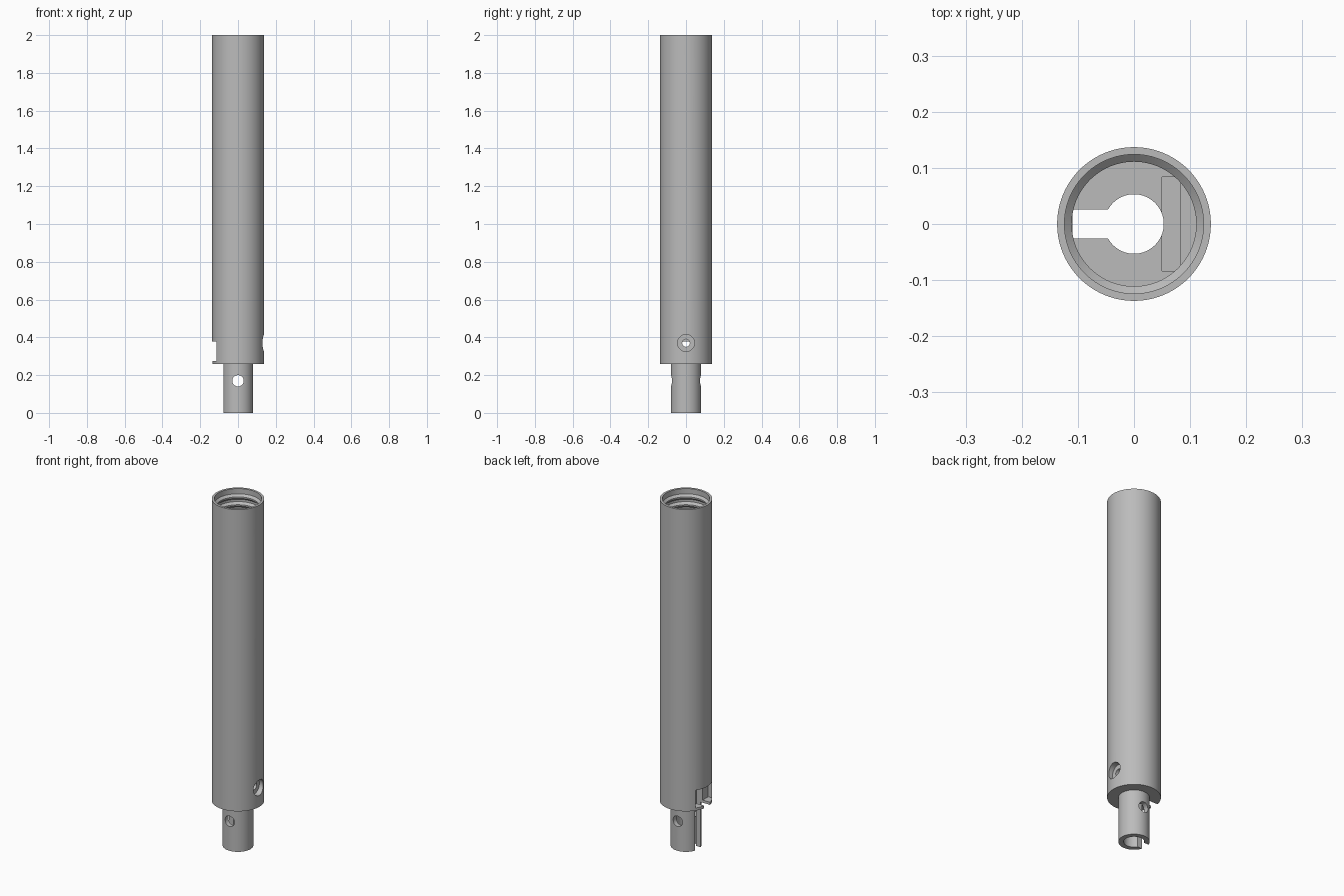
import bpy, bmesh
from math import cos, sin, pi, radians

if "Cube" in bpy.data.objects:
    bpy.data.objects.remove(bpy.data.objects["Cube"], do_unlink=True)

grey = bpy.data.materials.new("plain grey")
grey.use_nodes = True
colour = (0.5, 0.5, 0.5, 1)
grey.diffuse_color = colour
grey.node_tree.nodes["Principled BSDF"].inputs["Base Color"].default_value = colour

SIDES = 96


def lathe(name, profile):
    """Revolve a closed (radius, height) loop around z."""
    bm = bmesh.new()
    rings = []
    for i in range(SIDES):
        a = 2 * pi * i / SIDES
        rings.append([bm.verts.new((r * cos(a), r * sin(a), z)) for r, z in profile])
    n = len(profile)
    for i in range(SIDES):
        a, b = rings[i], rings[(i + 1) % SIDES]
        for j in range(n):
            k = (j + 1) % n
            bm.faces.new((a[j], b[j], b[k], a[k]))
    bmesh.ops.recalc_face_normals(bm, faces=bm.faces)
    mesh = bpy.data.meshes.new(name)
    bm.to_mesh(mesh)
    bm.free()
    obj = bpy.data.objects.new(name, mesh)
    bpy.context.collection.objects.link(obj)
    mesh.materials.append(grey)
    return obj


def cut(target, cutter):
    """Subtract the cutter, then discard it."""
    cutter.hide_render = True
    bpy.context.view_layer.objects.active = target
    mod = target.modifiers.new("cut", 'BOOLEAN')
    mod.operation = 'DIFFERENCE'
    mod.solver = 'EXACT'
    mod.object = cutter
    bpy.ops.object.modifier_apply(modifier=mod.name)
    bpy.data.objects.remove(cutter, do_unlink=True)


def box(x0, x1, y, z0, z1):
    bpy.ops.mesh.primitive_cube_add(size=1, location=((x0 + x1) / 2, 0, (z0 + z1) / 2))
    obj = bpy.context.object
    obj.scale = (x1 - x0, 2 * y, z1 - z0)
    bpy.ops.object.transform_apply(location=False, rotation=False, scale=True)
    return obj


def rod(radius, depth, location, rotation):
    bpy.ops.mesh.primitive_cylinder_add(vertices=48, radius=radius, depth=depth,
                                        location=location, rotation=rotation)
    return bpy.context.object


# Outer sleeve, lower stem, bore and internal thread as one profile
body_r, bore_r, thread_r, stem_r, hole_r = 0.137, 0.124, 0.111, 0.08, 0.053
floor_z, shoulder_z = 0.42, 0.26
profile = [(hole_r, 0), (stem_r, 0), (stem_r, shoulder_z),
           (body_r, shoulder_z), (body_r, 2), (bore_r, 2)]
for i in range(5):
    z = 1.97 - 0.045 * i
    profile += [(bore_r, z), (thread_r, z - 0.012),
                (thread_r, z - 0.02), (bore_r, z - 0.032)]
profile += [(bore_r, floor_z), (hole_r, floor_z)]
body = lathe("tube_body", profile)

# Long slot along the stem and inner floor
cut(body, box(-0.2, -0.02, 0.026, -0.1, 0.3))
cut(body, box(-0.11, -0.02, 0.026, 0.2, 0.5))

# Side window above the thin lip
cut(body, box(-0.2, -0.088, 0.077, 0.275, 0.377))

# Nut pocket in the inner floor
cut(body, box(0.05, 0.083, 0.084, 0.3, 0.5))

# Cross hole through the stem
cut(body, rod(0.03, 0.4, (0, 0, 0.17), (radians(90), 0, 0)))

# Counterbored screw hole in the sleeve
cut(body, rod(0.045, 0.1, (0.155, 0, 0.37), (0, radians(90), 0)))
cut(body, rod(0.02, 0.2, (0.11, 0, 0.37), (0, radians(90), 0)))

# Smooth walls with crisp edges
bpy.ops.object.select_all(action='DESELECT')
body.select_set(True)
bpy.context.view_layer.objects.active = body
bpy.ops.object.shade_smooth_by_angle(angle=radians(30))
